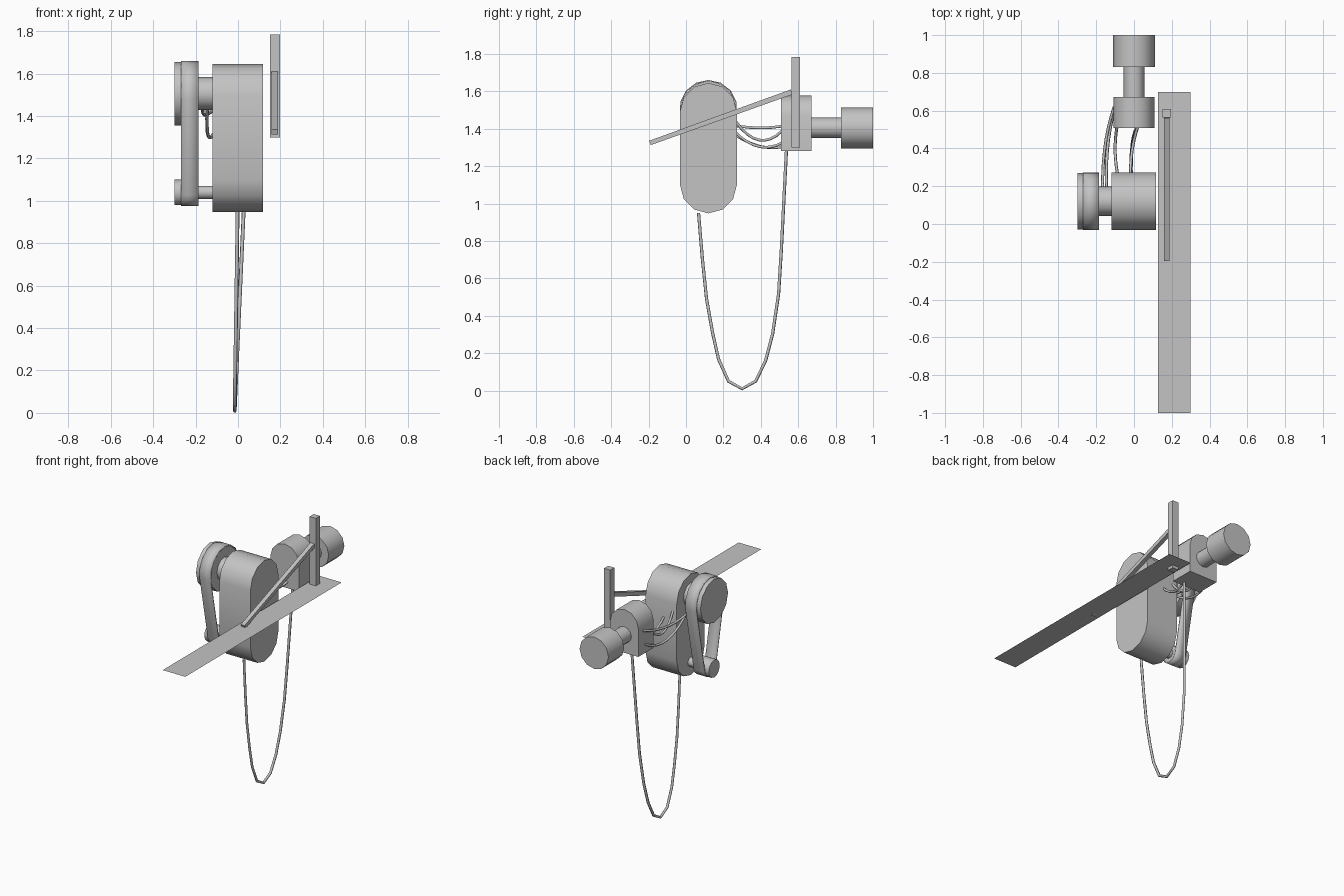
import bpy, bmesh, math
from math import sin, cos, pi, radians
from mathutils import Vector

if "Cube" in bpy.data.objects:
    bpy.data.objects.remove(bpy.data.objects["Cube"])

GREY = (0.55, 0.55, 0.55, 1)
grey = bpy.data.materials.new("plain_grey")
grey.use_nodes = True
grey.diffuse_color = GREY
grey.node_tree.nodes["Principled BSDF"].inputs["Base Color"].default_value = GREY


def finish(name, bm, smooth=True):
    bmesh.ops.recalc_face_normals(bm, faces=bm.faces)
    mesh = bpy.data.meshes.new(name)
    bm.to_mesh(mesh)
    bm.free()
    mesh.materials.append(grey)
    ob = bpy.data.objects.new(name, mesh)
    bpy.context.collection.objects.link(ob)
    if smooth:
        bpy.ops.object.select_all(action='DESELECT')
        ob.select_set(True)
        bpy.context.view_layer.objects.active = ob
        bpy.ops.object.shade_smooth_by_angle(angle=radians(40))
    return ob


def arc(a, b, r, start, end, steps):
    """Points on an arc, angles in radians, ends included."""
    return [(a + r * cos(start + (end - start) * i / steps),
             b + r * sin(start + (end - start) * i / steps)) for i in range(steps + 1)]


def prism(name, profile, axis, lo, hi, caps=True, smooth=True):
    """Extrude a profile of (horizontal, z) points along x or y."""
    bm = bmesh.new()
    place = (lambda p, d: (d, p[0], p[1])) if axis == 'X' else (lambda p, d: (p[0], d, p[1]))
    near, far = [[bm.verts.new(place(p, d)) for p in profile] for d in (lo, hi)]
    n = len(profile)
    for i in range(n):
        j = (i + 1) % n
        bm.faces.new((near[i], near[j], far[j], far[i]))
    if caps:
        bm.faces.new(near)
        bm.faces.new(far)
    return finish(name, bm, smooth)


def cylinder(name, axis, a, z, r, lo, hi):
    return prism(name, arc(a, z, r, 0, 2 * pi, 12)[:-1], axis, lo, hi)


def cable(name, points, radius=0.008):
    curve = bpy.data.curves.new(name, 'CURVE')
    curve.dimensions = '3D'
    curve.bevel_depth = radius
    curve.bevel_resolution = 1
    curve.use_fill_caps = True
    spline = curve.splines.new('POLY')
    spline.points.add(len(points) - 1)
    for point, co in zip(spline.points, points):
        point.co = (*co, 1)
    curve.materials.append(grey)
    ob = bpy.data.objects.new(name, curve)
    bpy.context.collection.objects.link(ob)


def sagging(start, middle, end, steps=8):
    """Parabola through three points."""
    s, m, e = Vector(start), Vector(middle), Vector(end)
    c = 2 * m - (s + e) / 2
    ts = [i / steps for i in range(steps + 1)]
    return [s * (1 - t) ** 2 + c * 2 * t * (1 - t) + e * t * t for t in ts]


# Main housing with rounded top and bottom
Y = 0.12
prism("housing", arc(Y, 1.493, 0.152, 0, pi, 6) + arc(Y, 1.10, 0.152, pi, 2 * pi, 6),
      'X', -0.12, 0.117)

# Pulleys, their shafts and the belt around them
TOP, LOW = 1.506, 1.04
cylinder("large_pulley", 'X', Y, TOP, 0.15, -0.299, -0.19)
cylinder("small_pulley", 'X', Y, LOW, 0.06, -0.299, -0.19)
cylinder("upper_shaft", 'X', Y, TOP, 0.078, -0.195, -0.115)
cylinder("lower_shaft", 'X', Y, LOW, 0.031, -0.195, -0.115)
lean = math.asin(0.09 / (TOP - LOW))
belt = prism("belt", arc(Y, TOP, 0.155, -lean, pi + lean, 8)
             + arc(Y, LOW, 0.063, pi + lean, 2 * pi - lean, 6), 'X', -0.27, -0.186, caps=False)
thick = belt.modifiers.new("thickness", 'SOLIDIFY')
thick.thickness = 0.006

# Arched bearing block, drive shaft and motor
prism("bearing_block", [(-0.108, 1.28), (0.108, 1.28)] + arc(0, 1.471, 0.108, 0, pi, 6),
      'Y', 0.507, 0.672)
cylinder("drive_shaft", 'Y', 0, 1.405, 0.055, 0.665, 0.835)
cylinder("motor", 'Y', 0, 1.405, 0.11, 0.83, 1.0)

# Long flat plate, a single sheet
bm = bmesh.new()
bm.faces.new([bm.verts.new((x, y, 1.32)) for x, y in
              ((0.127, -1), (0.299, -1), (0.299, 0.7), (0.127, 0.7))])
finish("plate", bm, smooth=False)

# Post and sloping brace
prism("post", [(0.15, 1.30), (0.197, 1.30), (0.197, 1.785), (0.15, 1.785)],
      'Y', 0.565, 0.61, smooth=False)
prism("brace", [(-0.188, 1.313), (0.568, 1.583), (0.56, 1.61), (-0.197, 1.336)],
      'X', 0.159, 0.188, smooth=False)

# Long hanging hose
hose = [(.067, .95), (.088, .70), (.11, .49), (.142, .31), (.174, .168), (.227, .05),
        (.30, .01), (.372, .05), (.425, .158), (.463, .302), (.495, .516), (.51, .757),
        (.537, 1.285)]
cable("hanging_hose", [(-0.016 + (0.015 if y < 0.3 else 0.045) * z, y, z) for y, z in hose], 0.009)

# Short cables linking the upper shaft and housing to the bearing block
cable("cable_outer", sagging((-.165, .15, 1.44), (-.155, .40, 1.405), (-.105, .62, 1.44)))
cable("cable_inner", sagging((-.145, .17, 1.44), (-.14, .40, 1.305), (-.105, .60, 1.34)))
cable("cable_middle", sagging((-.087, .265, 1.44), (-.10, .39, 1.34), (-.09, .515, 1.39)))
cable("cable_centre", sagging((-.018, .265, 1.38), (-.01, .39, 1.305), (.02, .515, 1.325)))
